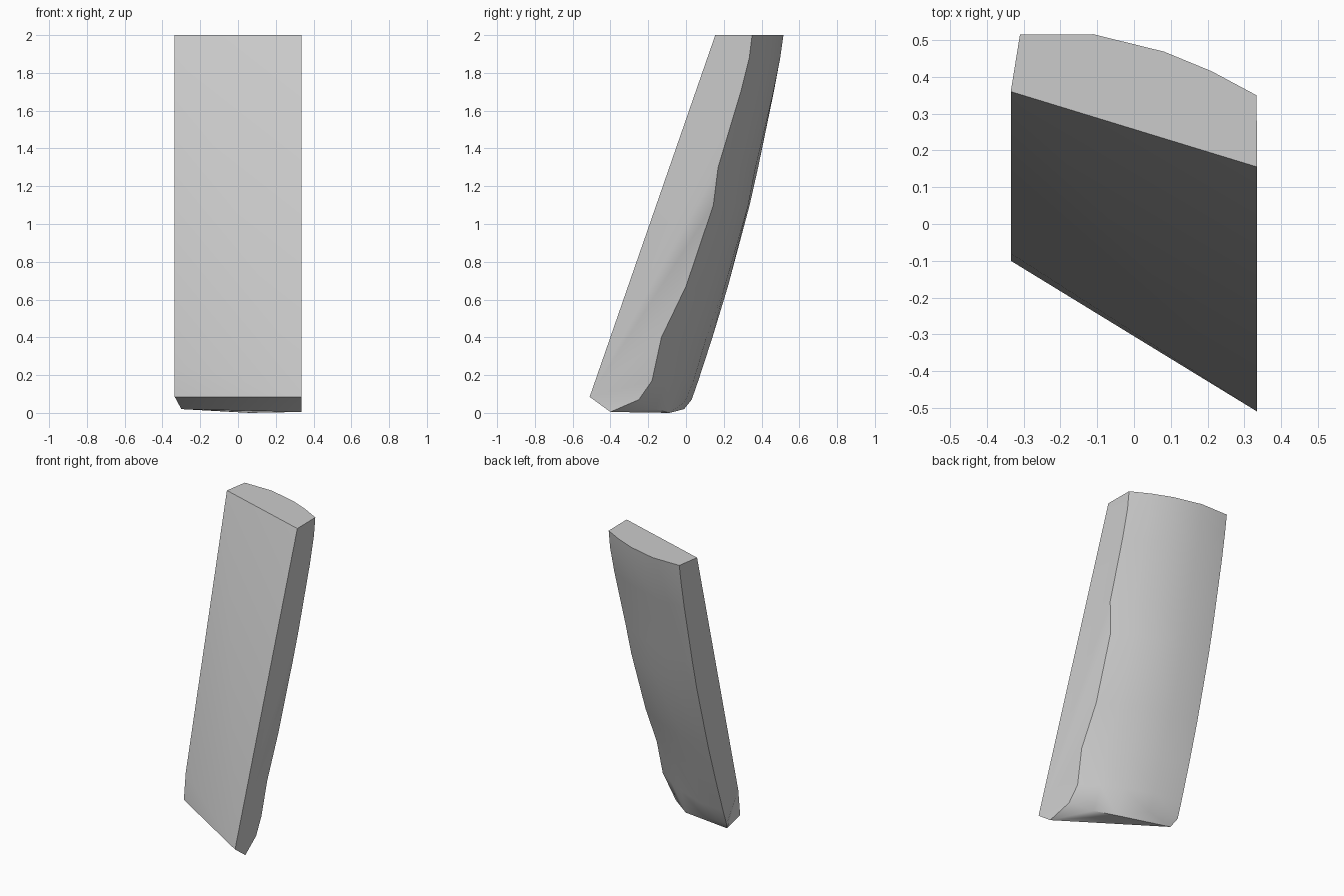
import bpy, bmesh, math

cube = bpy.data.objects.get("Cube")
if cube:
    bpy.data.objects.remove(cube, do_unlink=True)

# Single stone-grey material
mat = bpy.data.materials.new("stone_grey")
mat.use_nodes = True
GREY = (0.6, 0.6, 0.6, 1.0)
mat.diffuse_color = GREY
mat.node_tree.nodes["Principled BSDF"].inputs["Base Color"].default_value = GREY

# Curved back, bottom to top: height, y of -x rim, x and y of the ragged +x rim
rows = [
    (0.07, 0.03, 0.31, -0.25),
    (0.17, 0.065, 0.30, -0.18),
    (0.40, 0.14, 0.31, -0.13),
    (0.67, 0.222, 0.302, 0.00),
    (1.10, 0.337, 0.308, 0.145),
    (1.30, 0.382, 0.333, 0.17),
    (1.70, 0.465, 0.333, 0.29),
    (1.88, 0.497, 0.333, 0.335),
    (2.00, 0.515, 0.333, 0.35),
]
# Columns across the back: position, outward bulge, drop of the chipped lower rim
columns = [(0, 0, 0), (0.31, 0.052, 0.01), (0.61, 0.054, 0.07),
           (0.81, 0.034, 0.05), (1, 0, 0)]

bm = bmesh.new()
back = []
for i, (z, left_y, right_x, right_y) in enumerate(rows):
    left_x = -0.325 + 0.015 * z / 2
    back.append([bm.verts.new((left_x + (right_x - left_x) * t,
                               left_y + (right_y - left_y) * t + bulge,
                               z - (drop if i == 0 else 0)))
                 for t, bulge, drop in columns])

# Corners of the flat front and the lower edge
hub = bm.verts.new((0.335, -0.51, 0.085))
top_r = bm.verts.new((0.335, 0.155, 2))
top_l = bm.verts.new((-0.335, 0.36, 2))
kink = bm.verts.new((-0.335, -0.08, 0.26))
low_l = bm.verts.new((-0.335, -0.10, 0.085))
foot_l = bm.verts.new((-0.30, -0.01, 0.02))
foot_r = bm.verts.new((0.335, -0.40, 0.005))


def fan(centre, points):
    for a, b in zip(points, points[1:]):
        bm.faces.new((centre, a, b))


# Back surface
for lower, upper in zip(back, back[1:]):
    for j in range(len(columns) - 1):
        bm.faces.new((lower[j], lower[j + 1], upper[j + 1], upper[j]))

# Front and chipped +x side both radiate from the lowest front corner
fan(hub, [top_r, top_l, kink, low_l])
fan(hub, [foot_r] + [row[-1] for row in back] + [top_r])

# Flat -x side and flat top
left_rim = [row[0] for row in back]
bm.faces.new([low_l, foot_l] + left_rim + [top_l, kink])
bm.faces.new(back[-1] + [top_r, top_l])

# Sloping underside and its rough back edge
fan(hub, [low_l, foot_l, foot_r])
fan(foot_r, [back[0][4], back[0][3], back[0][2], foot_l])
fan(foot_l, [back[0][2], back[0][1], back[0][0]])

bmesh.ops.triangulate(bm, faces=[f for f in bm.faces if len(f.verts) > 4])
bmesh.ops.recalc_face_normals(bm, faces=bm.faces[:])
mesh = bpy.data.meshes.new("leaning_slab")
bm.to_mesh(mesh)
bm.free()
mesh.materials.append(mat)

slab = bpy.data.objects.new("leaning_slab", mesh)
bpy.context.collection.objects.link(slab)
bpy.ops.object.select_all(action='DESELECT')
slab.select_set(True)
bpy.context.view_layer.objects.active = slab
bpy.ops.object.shade_smooth_by_angle(angle=math.radians(30))
